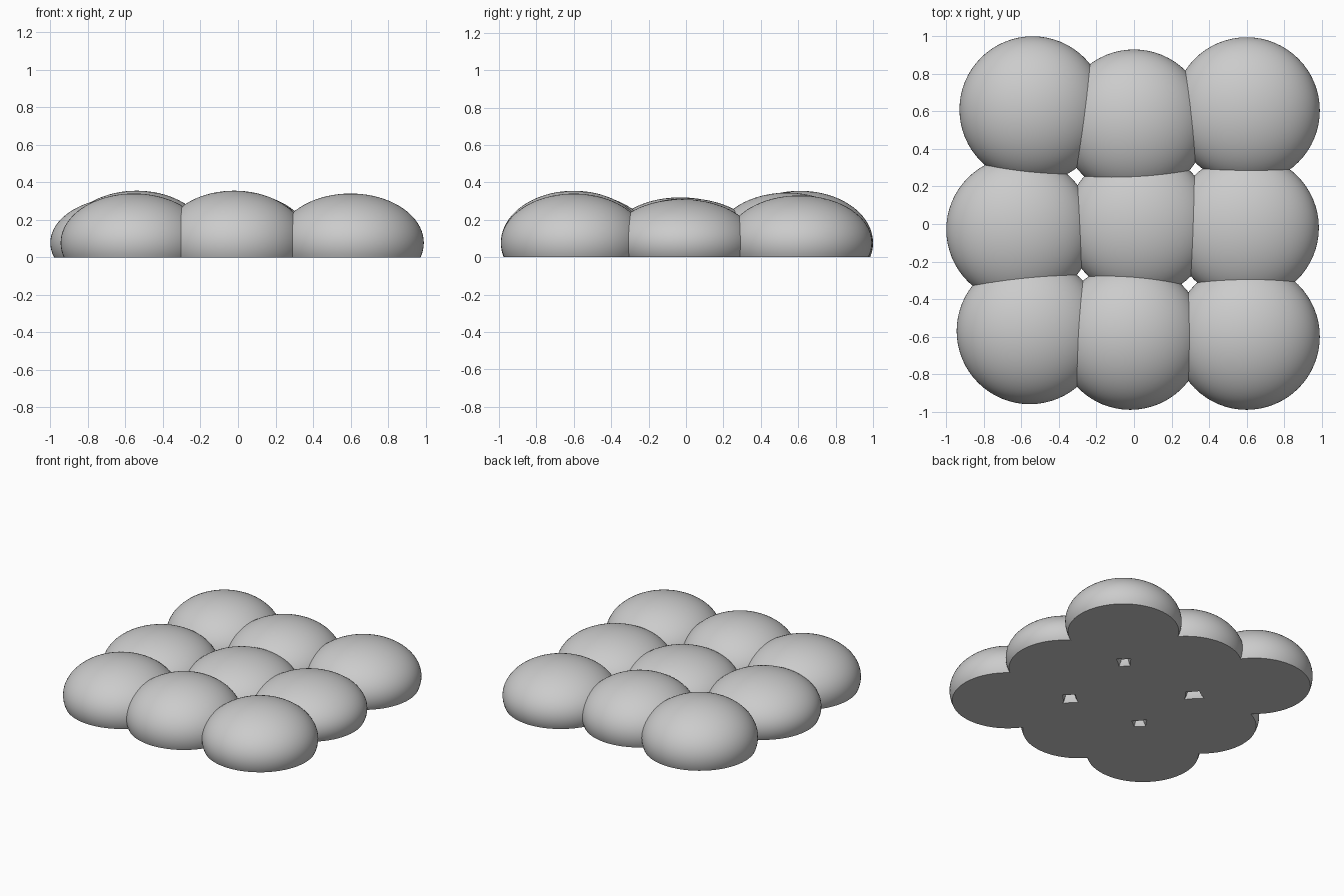
import bpy, bmesh, math
from mathutils import Vector

cube = bpy.data.objects.get("Cube")
if cube:
    bpy.data.objects.remove(cube, do_unlink=True)

# Single plain grey
GREY = (0.6, 0.6, 0.6, 1.0)
mat = bpy.data.materials.new("plain grey")
mat.use_nodes = True
mat.diffuse_color = GREY
mat.node_tree.nodes["Principled BSDF"].inputs["Base Color"].default_value = GREY

RADIUS = 0.39   # widest radius of every bun
BELLY = 0.077   # height of the widest ring


def bun(name, x, y, top):
    """Flattened ball sliced flat at the ground."""
    bm = bmesh.new()
    bmesh.ops.create_uvsphere(bm, u_segments=64, v_segments=40, radius=1)
    bmesh.ops.scale(bm, vec=Vector((RADIUS, RADIUS, top - BELLY)), verts=bm.verts)
    bmesh.ops.translate(bm, vec=Vector((0, 0, BELLY)), verts=bm.verts)
    cut = bmesh.ops.bisect_plane(
        bm, geom=bm.verts[:] + bm.edges[:] + bm.faces[:],
        plane_co=(0, 0, 0), plane_no=(0, 0, 1), clear_inner=True)
    rim = [e for e in cut["geom_cut"] if isinstance(e, bmesh.types.BMEdge)]
    bmesh.ops.contextual_create(bm, geom=rim)
    bmesh.ops.recalc_face_normals(bm, faces=bm.faces)
    mesh = bpy.data.meshes.new(name)
    bm.to_mesh(mesh)
    bm.free()
    mesh.materials.append(mat)
    obj = bpy.data.objects.new(name, mesh)
    obj.location = (x, y, 0)
    bpy.context.collection.objects.link(obj)
    bpy.ops.object.select_all(action="DESELECT")
    obj.select_set(True)
    bpy.context.view_layer.objects.active = obj
    bpy.ops.object.shade_smooth_by_angle(angle=math.radians(35))


# Three slightly uneven rows of three buns: name, x, y, top height
for spec in (
    ("bun_back_right", -0.54, 0.61, 0.355),
    ("bun_back_middle", 0.0, 0.54, 0.345),
    ("bun_back_left", 0.6, 0.605, 0.33),
    ("bun_middle_right", -0.61, -0.03, 0.32),
    ("bun_centre", 0.03, 0.0, 0.315),
    ("bun_middle_left", 0.595, -0.02, 0.31),
    ("bun_front_right", -0.555, -0.57, 0.34),
    ("bun_front_middle", -0.02, -0.6, 0.355),
    ("bun_front_left", 0.6, -0.6, 0.34),
):
    bun(*spec)
